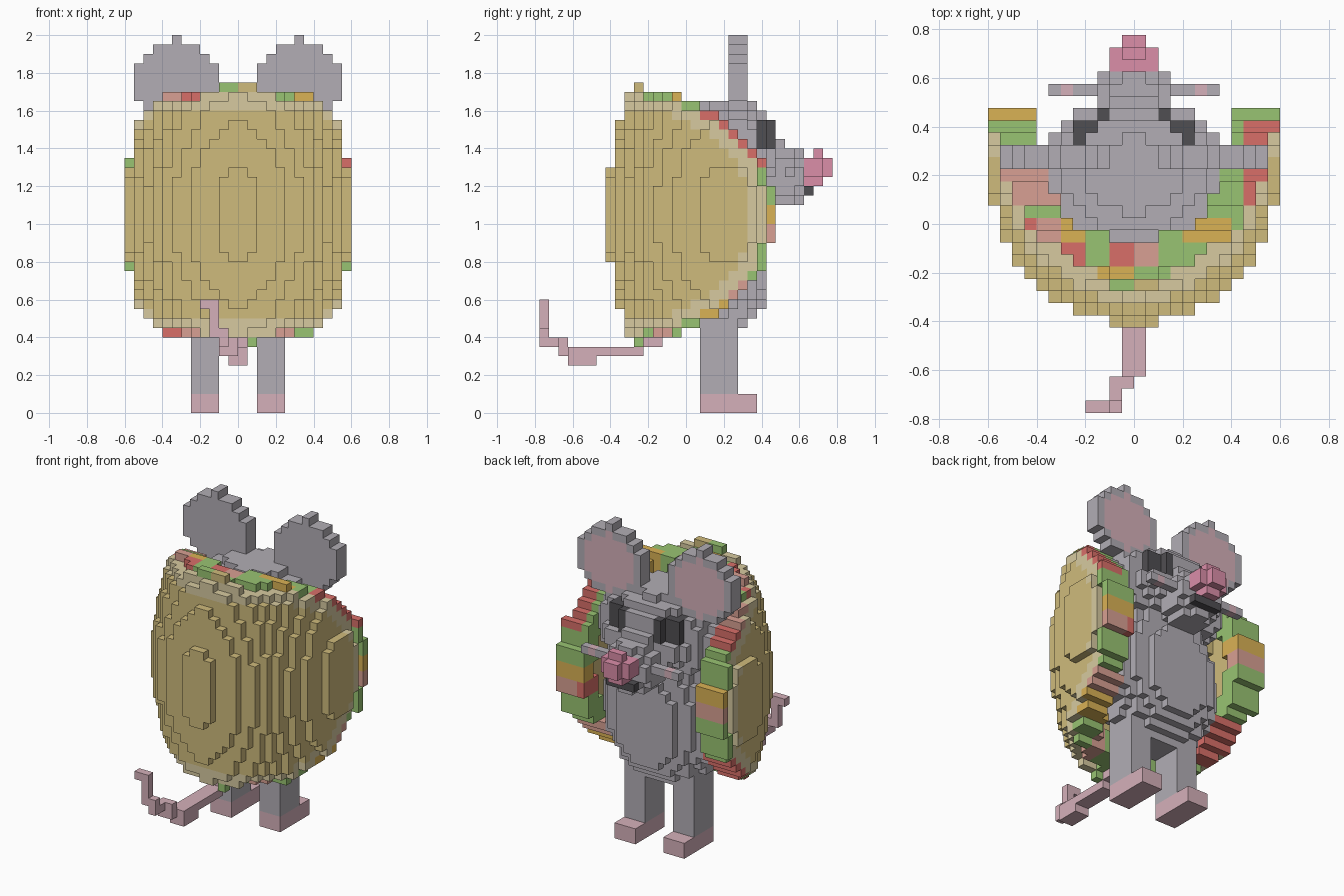
import bpy
import bmesh
from math import sqrt

cube = bpy.data.objects.get("Cube")
if cube:
    bpy.data.objects.remove(cube, do_unlink=True)

V = 0.05  # block size
PALETTE = {
    "tan": (207, 187, 124), "light_tan": (215, 202, 160), "grey": (178, 174, 181),
    "soft_pink": (213, 176, 186), "nose_pink": (219, 142, 169), "charcoal": (80, 78, 82),
    "green": (153, 196, 114), "red": (216, 111, 105), "salmon": (216, 160, 147),
    "orange": (218, 178, 85)}
NAMES = list(PALETTE)


def linear(c):
    c /= 255
    return c / 12.92 if c <= 0.04045 else ((c + 0.055) / 1.055) ** 2.4


materials = []
for name, rgb in PALETTE.items():
    mat = bpy.data.materials.new(name)
    mat.use_nodes = True
    colour = (*[linear(c) for c in rgb], 1)
    mat.diffuse_color = colour
    bsdf = mat.node_tree.nodes["Principled BSDF"]
    bsdf.inputs["Base Color"].default_value = colour
    bsdf.inputs["Roughness"].default_value = 0.9
    materials.append(mat)

CELLS = [(i, j, k) for i in range(-12, 12) for j in range(-15, 16) for k in range(40)]
grid = {}  # cell -> (part, colour)


def centre(c):
    return (c[0] + 0.5) * V, c[1] * V, (c[2] + 0.5) * V


def fill(part, colour, test):
    """Claim every free cell whose centre passes the test."""
    for c in CELLS:
        if c not in grid and test(*centre(c)):
            grid[c] = (part, colour)


def box(x0, x1, y0, y1, z0, z1):
    return lambda x, y, z: x0 < x < x1 and y0 < y < y1 and z0 < z < z1


def ball(cx, cy, cz, rx, ry, rz):
    return lambda x, y, z: (((x - cx) / rx) ** 2 + ((y - cy) / ry) ** 2
                            + ((z - cz) / rz) ** 2) <= 1


def rim(y, z):
    """1 on the round edge of the folded shell, less inside it."""
    return sqrt((max(y + 0.35, 0) / 0.78) ** 2 + ((z - 1.05) / 0.635) ** 2)


# Folded shell: a bulging wall trimmed to a disc seen from the side
outer = ball(0, 0.22, 1.05, 0.594, 0.634, 1.1)
inner = ball(0, 0.22, 1.05, 0.5, 0.54, 1.0)
fill("shell", "tan", lambda x, y, z: outer(x, y, z) and not inner(x, y, z)
     and rim(y, z) < 1)

# Body, head and muzzle
fill("body", "grey", ball(0, 0.19, 0.85, 0.4, 0.25, 0.47))
fill("belly", "grey", lambda x, y, z: 0.37 < y < 0.42
     and (x / 0.2) ** 2 + ((z - 0.77) / 0.24) ** 2 < 1)
for s in (-1, 1):
    fill("eyes", "charcoal", lambda x, y, z: 0.1 < s * x < 0.25 and 1.4 < z < 1.55
         and 0.32 < y < 0.475 and (z > 1.5 or y > 0.37) and (s * x < 0.15 or y < 0.43))
skull = ball(0, 0.2, 1.38, 0.41, 0.31, 0.285)
fill("head", "grey", lambda x, y, z: skull(x, y, z) and not (
    z > 1.4 and y > 0.37 and abs(x) > (0.15 if y > 0.43 else 0.25)))
fill("muzzle", "grey", lambda x, y, z: abs(x) < 0.15 and 0.4 < y < 0.625
     and 1.1 < z < 1.4 and abs(x) + abs(z - 1.25) < (0.24 if y < 0.56 else 0.175))
fill("mouth", "charcoal", box(-0.1, 0.1, 0.625, 0.675, 1.15, 1.2))
fill("nose", "nose_pink", box(-0.1, 0.1, 0.625, 0.725, 1.25, 1.35))
fill("nose", "nose_pink", box(-0.05, 0.05, 0.675, 0.725, 1.2, 1.4))
fill("nose", "nose_pink", box(-0.05, 0.05, 0.625, 0.675, 1.2, 1.25))
fill("nose", "nose_pink", box(-0.05, 0.05, 0.72, 0.78, 1.25, 1.35))

# Paired parts
for s, side in ((-1, "right"), (1, "left")):
    def pair(x0, x1, *rest):
        test = box(x0, x1, *rest)
        return lambda x, y, z: test(s * x, y, z)

    fill(side + "_ear", "grey", lambda x, y, z: 0.225 < y < 0.325
         and sqrt((s * x - 0.325) ** 2 + (z - 1.75) ** 2) < 0.229)
    fill(side + "_foot", "soft_pink", pair(0.1, 0.25, 0.075, 0.375, 0, 0.1))
    fill(side + "_leg", "grey", pair(0.1, 0.25, 0.075, 0.275, 0.1, 0.5))
    fill(side + "_whisker", "soft_pink", pair(0.25, 0.3, 0.525, 0.575, 1.25, 1.3))
    fill(side + "_whisker", "grey", pair(0.1, 0.35, 0.525, 0.575, 1.25, 1.3))

# Tail, from the body outwards
for b in ((-0.05, 0.05, -0.225, -0.125, 0.35, 0.4), (-0.05, 0.05, -0.625, -0.225, 0.3, 0.35),
          (-0.05, 0.05, -0.625, -0.475, 0.25, 0.3), (-0.1, 0, -0.675, -0.625, 0.3, 0.4),
          (-0.1, -0.05, -0.725, -0.675, 0.35, 0.4), (-0.1, -0.05, -0.775, -0.725, 0.35, 0.45),
          (-0.15, -0.1, -0.775, -0.725, 0.4, 0.6), (-0.2, -0.15, -0.775, -0.725, 0.55, 0.6)):
    fill("tail", "soft_pink", box(*b))

# Chopped filling along the rim: clumps coloured by initial letter,
# upwards on the two sides and across x on the top and bottom
FILLING = {"g": "green", "r": "red", "s": "salmon", "o": "orange"}
LEFT_OUT, LEFT_IN, RIGHT = "gosggsoggrrrgg", "gosggroggggggg", "grrgggsoggrsgg"
TOP_BACK, TOP_MID, TOP_FRONT = "grooooggsogg", "grsrgrsggogg", "grsoggggoogg"
BOTTOM = "ggrsggggsggg"


def clump(c):
    x, y, z = centre(c)
    if y > 0.01:
        row = RIGHT if x < 0 else LEFT_OUT if x > 0.45 else LEFT_IN
        return FILLING[row[max(c[2] - 8, 0) // 2]]
    if z < 1.05:
        row = BOTTOM
    else:
        row = TOP_BACK if y < -0.17 else TOP_MID if y < -0.07 else TOP_FRONT
    return FILLING[row[(c[0] + 12) // 2]]


lip = ball(0, 0.22, 1.05, 0.594, 0.52, 1.1)
hollow = ball(0, 0.22, 1.05, 0.4, 0.345, 1.1)
for c in CELLS:
    x, y, z = centre(c)
    edge = rim(y, z)
    if c in grid or not 0.9 < edge < 1.06 or y < -0.23:
        continue
    inside = lip(x, min(y, 0.22), z) if edge > 1 else outer(x, y, z)
    if inside and not hollow(x, min(y, 0.25), z):
        grid[c] = ("filling", clump(c))
fill("filling", "green", box(-0.1, 0, -0.275, -0.225, 1.65, 1.75))
fill("filling", "tan", box(0, 0.1, -0.275, -0.225, 1.65, 1.75))
fill("filling", "green", box(0.05, 0.1, -0.275, -0.225, 0.35, 0.4))

# Unit-face corners for each of the six directions
SIDES = []
for axis in range(3):
    for sign in (-1, 1):
        u, w = (axis + 1) % 3, (axis + 2) % 3
        corners = []
        for a, b in ((0, 0), (1, 0), (1, 1), (0, 1))[::sign]:
            p = [0, 0, 0]
            p[axis], p[u], p[w] = int(sign > 0), a, b
            corners.append(p)
        n = [0, 0, 0]
        n[axis] = sign
        SIDES.append((n, corners))


def face_colour(part, colour, n, m):
    """Pale edge on the shell, pink inside the ears."""
    if part == "shell" and rim(m.y, m.z) > 0.89:
        return "light_tan"
    if part.endswith("ear") and n[1] > 0:
        if sqrt((abs(m.x) - 0.325) ** 2 + (m.z - 1.75) ** 2) < 0.18:
            return "soft_pink"
    return colour


# Turn each part's blocks into a mesh of its exposed faces
for part in dict.fromkeys(p for p, _ in grid.values()):
    bm = bmesh.new()
    verts = {}
    for c, (owner, colour) in grid.items():
        if owner != part:
            continue
        for n, corners in SIDES:
            if tuple(a + b for a, b in zip(c, n)) in grid:
                continue
            ring = []
            for p in corners:
                q = tuple(a + b for a, b in zip(c, p))
                if q not in verts:
                    verts[q] = bm.verts.new((q[0] * V, (q[1] - 0.5) * V, q[2] * V))
                ring.append(verts[q])
            face = bm.faces.new(ring)
            face.material_index = NAMES.index(
                face_colour(part, colour, n, face.calc_center_median()))
    mesh = bpy.data.meshes.new(part)
    used = sorted({f.material_index for f in bm.faces})
    for f in bm.faces:
        f.material_index = used.index(f.material_index)
    bm.to_mesh(mesh)
    bm.free()
    for i in used:
        mesh.materials.append(materials[i])
    bpy.context.collection.objects.link(bpy.data.objects.new(part, mesh))
